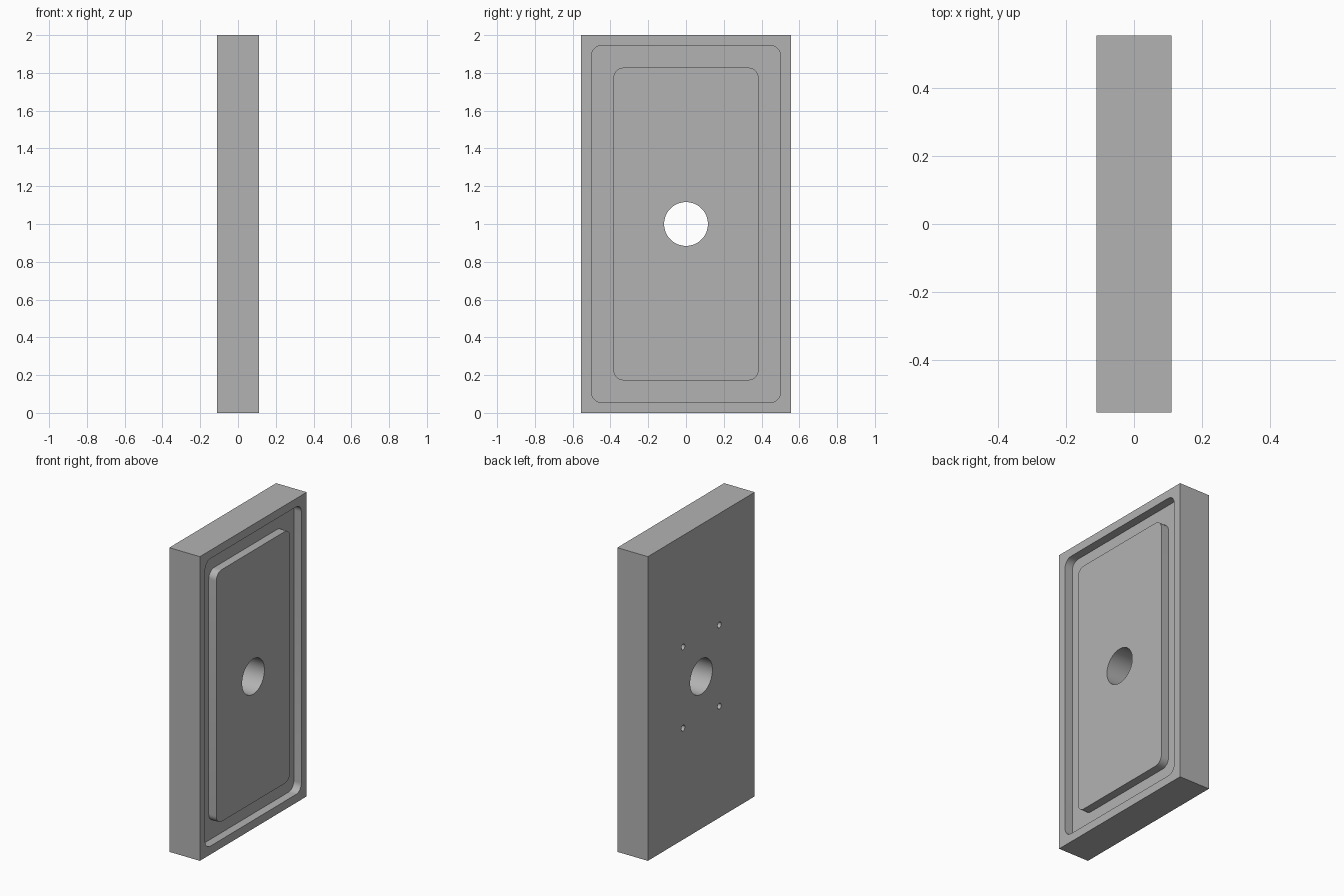
import bpy
import bmesh
from math import cos, sin, pi, radians

cube = bpy.data.objects.get("Cube")
if cube:
    bpy.data.objects.remove(cube, do_unlink=True)

HALF_X, HALF_Y, HEIGHT = 0.111, 0.555, 2.0
MID_Z = HEIGHT / 2
GROOVE_DEPTH = 0.055
CORNER = 0.055

grey = bpy.data.materials.new("plain_grey")
grey.use_nodes = True
colour = (0.45, 0.45, 0.45, 1)
grey.diffuse_color = colour
grey.node_tree.nodes["Principled BSDF"].inputs["Base Color"].default_value = colour


def prism(name, outline, x0, x1):
    """Extrude a (y, z) outline along x."""
    bm = bmesh.new()
    face = bm.faces.new([bm.verts.new((x0, y, z)) for y, z in outline])
    moved = bmesh.ops.extrude_face_region(bm, geom=[face])["geom"]
    verts = [v for v in moved if isinstance(v, bmesh.types.BMVert)]
    bmesh.ops.translate(bm, verts=verts, vec=(x1 - x0, 0, 0))
    bmesh.ops.recalc_face_normals(bm, faces=bm.faces)
    mesh = bpy.data.meshes.new(name)
    bm.to_mesh(mesh)
    bm.free()
    mesh.materials.append(grey)
    obj = bpy.data.objects.new(name, mesh)
    bpy.context.collection.objects.link(obj)
    return obj


def circle(y, z, r, n):
    return [(y + r * cos(2 * pi * i / n), z + r * sin(2 * pi * i / n)) for i in range(n)]


def rounded_rect(half_y, half_z, r, n=8):
    points = []
    for k, (sy, sz) in enumerate([(1, 1), (-1, 1), (-1, -1), (1, -1)]):
        for i in range(n + 1):
            a = (k + i / n) * pi / 2
            points.append((sy * (half_y - r) + r * cos(a),
                           MID_Z + sz * (half_z - r) + r * sin(a)))
    return points


def cut(target, cutter):
    mod = target.modifiers.new("cut_" + cutter.name, "BOOLEAN")
    mod.operation = "DIFFERENCE"
    mod.solver = "EXACT"
    mod.object = cutter
    bpy.context.view_layer.objects.active = target
    bpy.ops.object.modifier_apply(modifier=mod.name)
    bpy.data.objects.remove(cutter, do_unlink=True)


# Rectangular slab
panel = prism("panel", [(-HALF_Y, 0), (HALF_Y, 0), (HALF_Y, HEIGHT), (-HALF_Y, HEIGHT)],
              -HALF_X, HALF_X)

# Ring-shaped groove on the +x face, leaving a flush raised island
groove = prism("groove_cutter", rounded_rect(0.5, 0.945, CORNER),
               HALF_X - GROOVE_DEPTH, HALF_X + 0.1)
island = prism("island_cutter", rounded_rect(0.384, 0.828, CORNER),
               HALF_X - 0.2, HALF_X + 0.2)
cut(groove, island)
cut(panel, groove)

# Central through hole
cut(panel, prism("bore_cutter", circle(0, MID_Z, 0.116, 64), -0.3, 0.3))

# Four blind screw holes on the -x face
for sy in (-1, 1):
    for sz in (-1, 1):
        cut(panel, prism("screw_cutter", circle(sy * 0.189, MID_Z + sz * 0.267, 0.019, 24),
                         -0.3, 0))

bpy.ops.object.select_all(action="DESELECT")
panel.select_set(True)
bpy.context.view_layer.objects.active = panel
bpy.ops.object.shade_smooth_by_angle(angle=radians(30))
